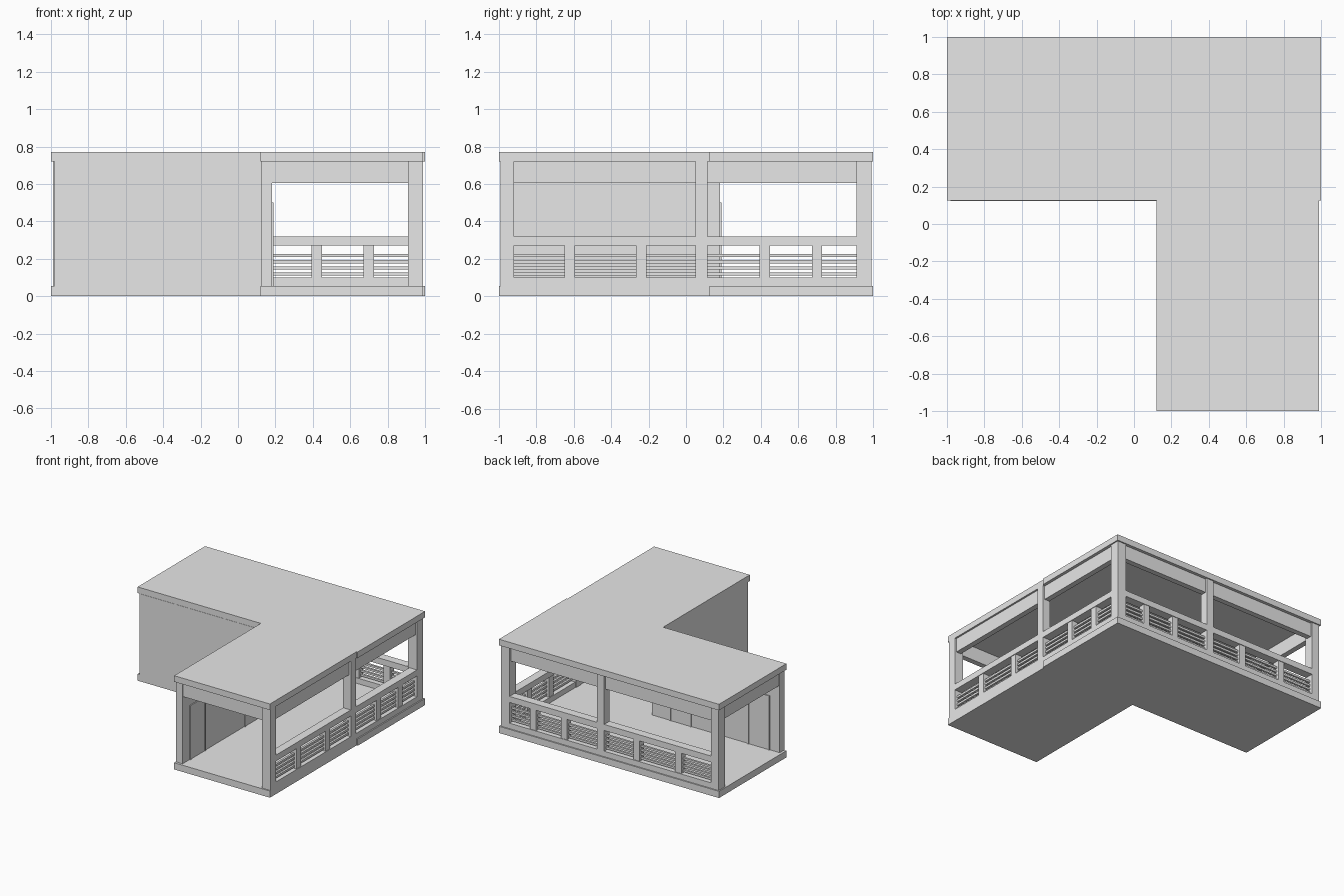
import bpy, bmesh

if "Cube" in bpy.data.objects:
    bpy.data.objects.remove(bpy.data.objects["Cube"])

grey = bpy.data.materials.new("light_grey")
grey.diffuse_color = (0.8, 0.8, 0.8, 1)
grey.use_nodes = True
grey.node_tree.nodes["Principled BSDF"].inputs["Base Color"].default_value = grey.diffuse_color


def finish(name, bm):
    bmesh.ops.recalc_face_normals(bm, faces=bm.faces)
    me = bpy.data.meshes.new(name)
    bm.to_mesh(me)
    bm.free()
    me.materials.append(grey)
    ob = bpy.data.objects.new(name, me)
    bpy.context.collection.objects.link(ob)
    return ob


def boxes(name, items, swap=False):
    """Axis aligned boxes (x0, x1, y0, y1, z0, z1); swap exchanges x and y."""
    bm = bmesh.new()
    for x0, x1, y0, y1, z0, z1 in items:
        if swap:
            x0, x1, y0, y1 = y0, y1, x0, x1
        vs = bmesh.ops.create_cube(bm, size=1)["verts"]
        for v in vs:
            v.co.x = x0 if v.co.x < 0 else x1
            v.co.y = y0 if v.co.y < 0 else y1
            v.co.z = z0 if v.co.z < 0 else z1
    return finish(name, bm)


def slab(name, z0, z1):
    outline = [(-1, .125), (.12, .125), (.12, -1), (.99, -1),
               (.99, .125), (1, .125), (1, 1), (-1, 1)]
    bm = bmesh.new()
    f = bm.faces.new([bm.verts.new((x, y, z0)) for x, y in outline])
    ext = bmesh.ops.extrude_face_region(bm, geom=[f])["geom"]
    for v in ext:
        if isinstance(v, bmesh.types.BMVert):
            v.co.z = z1
    # keep the bottom cap
    if not f.is_valid:
        bmesh.ops.holes_fill(bm, edges=bm.edges)
    finish(name, bm)


F, R = 0.055, 0.72          # floor top, roof underside
OUT = 0.99                  # outer face of the facade

# L-shaped floor and roof
slab("floor", 0, F)
slab("roof", R, 0.77)
boxes("corner_column", [(.91, OUT, .91, OUT, F, R)])

# Each arm of the L is the other one with x and y exchanged
bays = [(-.92, .05, (-.62, -.24)), (.115, .91, (.42, .70))]
doors = [(-.89, -.69), (-.18, .02)]
for arm, swap in (("side", False), ("back", True)):
    # inner wall
    boxes(arm + "_inner_wall", [(.123, .183, -.98, .183, F, R)], swap)

    # columns at the open end and at the middle
    boxes(arm + "_columns", [(.91, OUT, -.99, -.92, F, R),
                             (.92, OUT, .05, .115, F, R)], swap)

    # lintels over the bays and across the open end
    lintels = [(.93, .975, a, b, .605, R) for a, b, _ in bays]
    lintels.append((.183, .91, -.975, -.93, .605, R))
    boxes(arm + "_lintels", lintels, swap)

    # railing: bottom and top rails, stubby posts, slats
    rails, posts, slats = [], [], []
    for a, b, mids in bays:
        rails += [(.925, OUT, a, b, F, .10), (.92, OUT, a, b, .27, .32)]
        posts += [(.93, .985, m - .028, m + .028, .10, .27) for m in mids]
        slats += [(.95, .967, a, b, z, z + .017)
                  for z in (.110, .143, .176, .209)]
    boxes(arm + "_rails", rails, swap)
    boxes(arm + "_rail_posts", posts, swap)
    boxes(arm + "_slats", slats, swap)

    # doors with frames on the corridor side of the wall
    leaves, frames = [], []
    for a, b in doors:
        leaves.append((.18, .186, a + .012, b - .012, F, .47))
        frames += [(.18, .191, a, a + .012, F, .50),
                   (.18, .191, b - .012, b, F, .50),
                   (.18, .191, a, b, .47, .50)]
    boxes(arm + "_door_leaves", leaves, swap)
    boxes(arm + "_door_frames", frames, swap)
